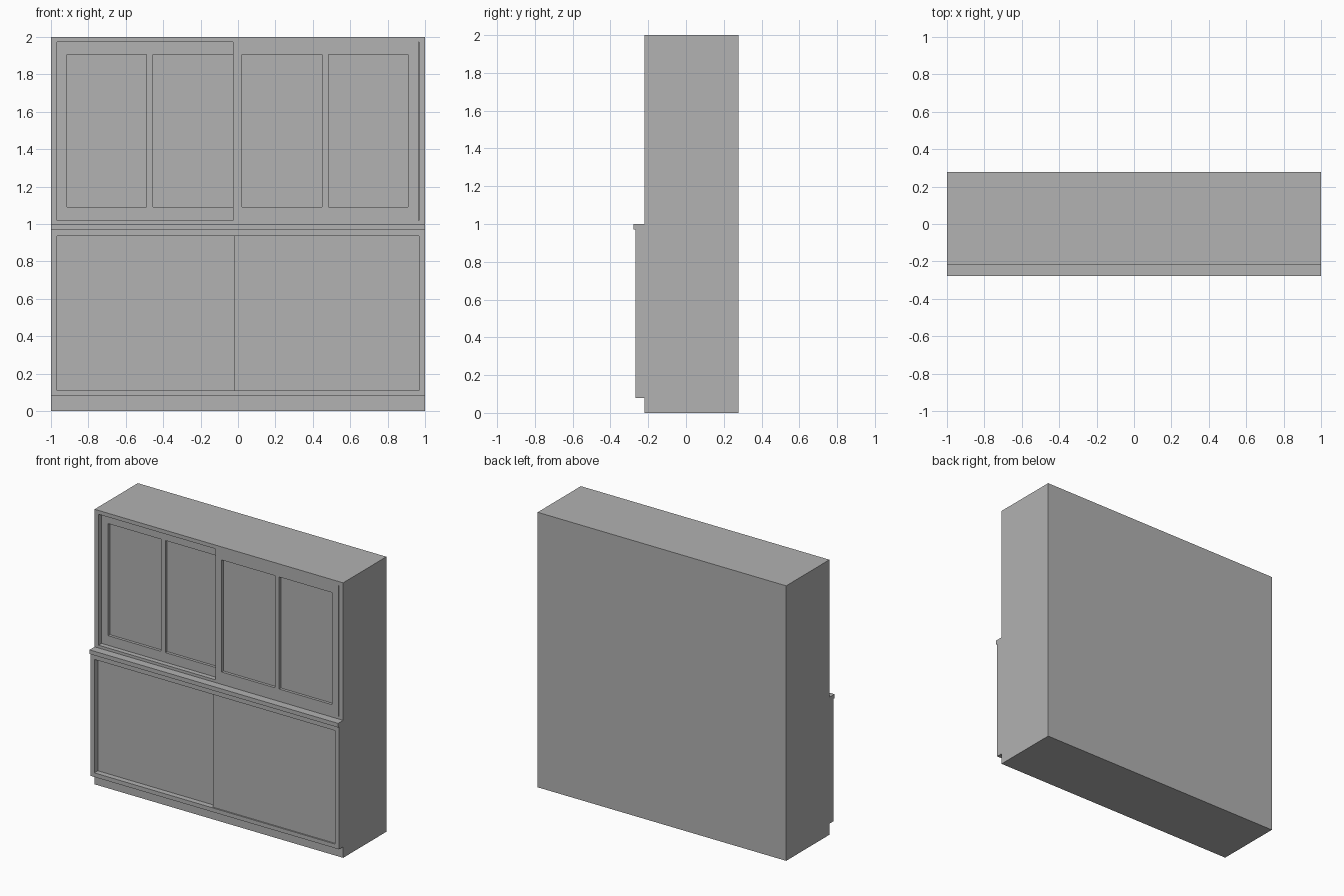
import bpy, bmesh

if "Cube" in bpy.data.objects:
    bpy.data.objects.remove(bpy.data.objects["Cube"], do_unlink=True)

GREY = (0.445, 0.445, 0.445, 1.0)
grey = bpy.data.materials.new("plain grey")
grey.use_nodes = True
grey.diffuse_color = GREY
grey.node_tree.nodes["Principled BSDF"].inputs["Base Color"].default_value = GREY


def extrude_profile(name, profile, x0, x1):
    """Extrude a (y, z) outline from x0 to x1."""
    bm = bmesh.new()
    face = bm.faces.new([bm.verts.new((x0, y, z)) for y, z in profile])
    moved = bmesh.ops.extrude_face_region(bm, geom=[face])["geom"]
    verts = [v for v in moved if isinstance(v, bmesh.types.BMVert)]
    bmesh.ops.translate(bm, verts=verts, vec=(x1 - x0, 0, 0))
    bmesh.ops.recalc_face_normals(bm, faces=bm.faces)
    mesh = bpy.data.meshes.new(name)
    bm.to_mesh(mesh)
    bm.free()
    mesh.materials.append(grey)
    obj = bpy.data.objects.new(name, mesh)
    bpy.context.collection.objects.link(obj)
    return obj


def box(name, x, y, z):
    outline = [(y[0], z[0]), (y[1], z[0]), (y[1], z[1]), (y[0], z[1])]
    return extrude_profile(name, outline, *x)


def cut(obj, x, y, z):
    """Carve a box-shaped recess and discard the cutter."""
    cutter = box("recess_cutter", x, y, z)
    cutter.hide_render = True
    mod = obj.modifiers.new("recess", "BOOLEAN")
    mod.operation = "DIFFERENCE"
    mod.solver = "EXACT"
    mod.object = cutter
    bpy.context.view_layer.objects.active = obj
    bpy.ops.object.modifier_apply(modifier=mod.name)
    bpy.data.objects.remove(cutter, do_unlink=True)


BACK, UPPER, LOWER, LEDGE = 0.277, -0.22, -0.268, -0.278
SIDE = 0.968
UPPER_Z = (1.02, 1.972)
LOWER_Z = (0.11, 0.935)

# Carcass with toe kick, deeper base and projecting ledge
carcass = extrude_profile("carcass", [
    (BACK, 0), (UPPER, 0), (UPPER, 0.08), (LOWER, 0.08), (LOWER, 0.97),
    (LEDGE, 0.97), (LEDGE, 1.0), (UPPER, 1.0), (UPPER, 2), (BACK, 2)], -1, 1)
cut(carcass, (-SIDE, SIDE), (-0.4, UPPER + 0.07), UPPER_Z)
cut(carcass, (-SIDE, SIDE), (-0.4, LOWER + 0.07), LOWER_Z)

# Upper sliding doors, each with two recessed panes
PANE_Z = (1.09, 1.905)
doors = [
    ("upper_right_door", (-SIDE, 0.02), UPPER + 0.035,
     [(-0.915, -0.49), (-0.455, -0.027)]),
    ("upper_left_door", (-0.027, SIDE - 0.004), UPPER,
     [(0.022, 0.45), (0.485, 0.91)]),
]
for name, span, front, panes in doors:
    door = box(name, span, (front, front + 0.04), UPPER_Z)
    for pane in panes:
        cut(door, pane, (-0.4, front + 0.02), PANE_Z)

# Plain lower sliding doors, one behind the other
box("lower_right_door", (-SIDE, 0.02), (LOWER + 0.04, LOWER + 0.075), LOWER_Z)
box("lower_left_door", (-0.02, SIDE), (LOWER + 0.01, LOWER + 0.04), LOWER_Z)
